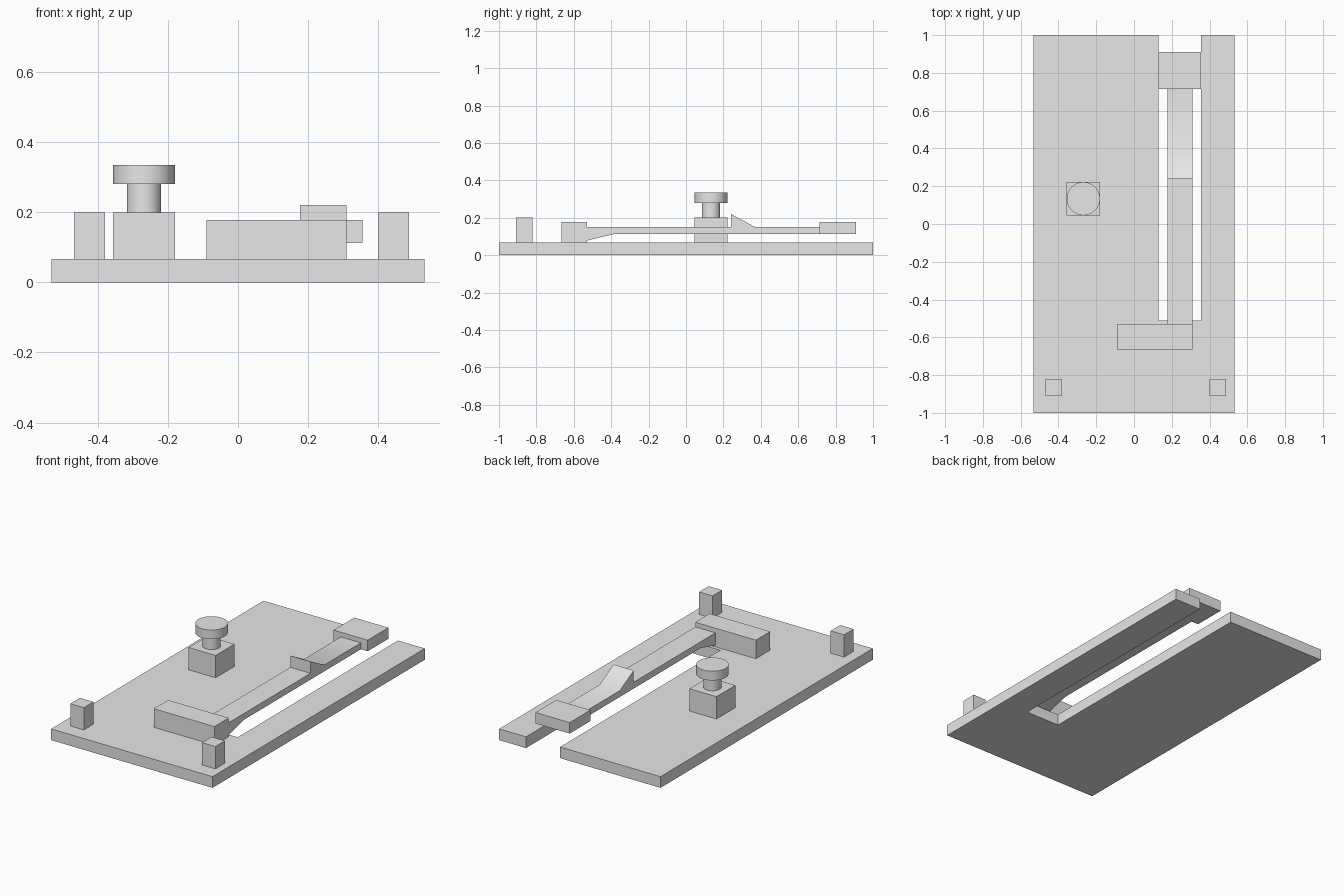
import bpy
import bmesh
from math import radians
from mathutils import Vector

cube = bpy.data.objects.get("Cube")
if cube:
    bpy.data.objects.remove(cube, do_unlink=True)

# One plain grey for every part
grey = bpy.data.materials.new("light_grey")
grey.use_nodes = True
colour = (0.8, 0.8, 0.8, 1)
grey.diffuse_color = colour
grey.node_tree.nodes["Principled BSDF"].inputs["Base Color"].default_value = colour


def finish(name, bm):
    bmesh.ops.recalc_face_normals(bm, faces=bm.faces)
    mesh = bpy.data.meshes.new(name)
    bm.to_mesh(mesh)
    bm.free()
    mesh.materials.append(grey)
    obj = bpy.data.objects.new(name, mesh)
    bpy.context.collection.objects.link(obj)
    return obj


def prism(name, points, offset):
    """Extrude a flat outline along an offset."""
    bm = bmesh.new()
    face = bm.faces.new([bm.verts.new(p) for p in points])
    grown = bmesh.ops.extrude_face_region(bm, geom=[face], use_keep_orig=True)
    verts = [v for v in grown["geom"] if isinstance(v, bmesh.types.BMVert)]
    bmesh.ops.translate(bm, verts=verts, vec=Vector(offset))
    return finish(name, bm)


def box(name, x, y, z):
    corners = [(x[0], y[0], z[0]), (x[1], y[0], z[0]),
               (x[1], y[1], z[0]), (x[0], y[1], z[0])]
    return prism(name, corners, (0, 0, z[1] - z[0]))


def smooth(obj):
    bpy.ops.object.select_all(action="DESELECT")
    obj.select_set(True)
    bpy.context.view_layer.objects.active = obj
    bpy.ops.object.shade_smooth_by_angle(angle=radians(30))


def cylinder(name, centre, radius, z):
    bm = bmesh.new()
    bmesh.ops.create_cone(bm, cap_ends=True, segments=64, radius1=radius,
                          radius2=radius, depth=z[1] - z[0])
    bmesh.ops.translate(bm, verts=bm.verts, vec=(*centre, sum(z) / 2))
    smooth(finish(name, bm))


# Base plate with a slot open at the back
top = 0.067
half_width = 0.532
slot = (0.13, 0.355)
plate = [(-half_width, -1), (half_width, -1), (half_width, 1), (slot[1], 1),
         (slot[1], -0.51), (slot[0], -0.51), (slot[0], 1), (-half_width, 1)]
prism("base_plate", [(x, y, 0) for x, y in plate], (0, 0, top))

# Lever with a hooked catch, running above the slot
lever_x = (0.177, 0.31)
side = [(-0.535, 0.076), (-0.39, 0.112), (0.715, 0.112), (0.715, 0.15),
        (0.37, 0.15), (0.24, 0.22), (0.24, 0.15), (-0.535, 0.15)]
lever = prism("lever", [(lever_x[0], y, z) for y, z in side],
              (lever_x[1] - lever_x[0], 0, 0))
smooth(lever)
box("lever_handle", slot, (0.715, 0.91), (0.112, 0.178))
box("lever_anchor", (-0.09, 0.31), (-0.665, -0.53), (top, 0.178))

# Two posts at the front corners
for name, x in (("right_post", -0.424), ("left_post", 0.444)):
    box(name, (x - 0.044, x + 0.044), (-0.91, -0.82), (top, 0.2))

# Knob on a square pedestal
knob = (-0.268, 0.134)
box("knob_pedestal", (-0.357, -0.179), (0.045, 0.223), (top, 0.2))
cylinder("knob_stem", knob, 0.049, (0.2, 0.28))
cylinder("knob_cap", knob, 0.088, (0.28, 0.335))
